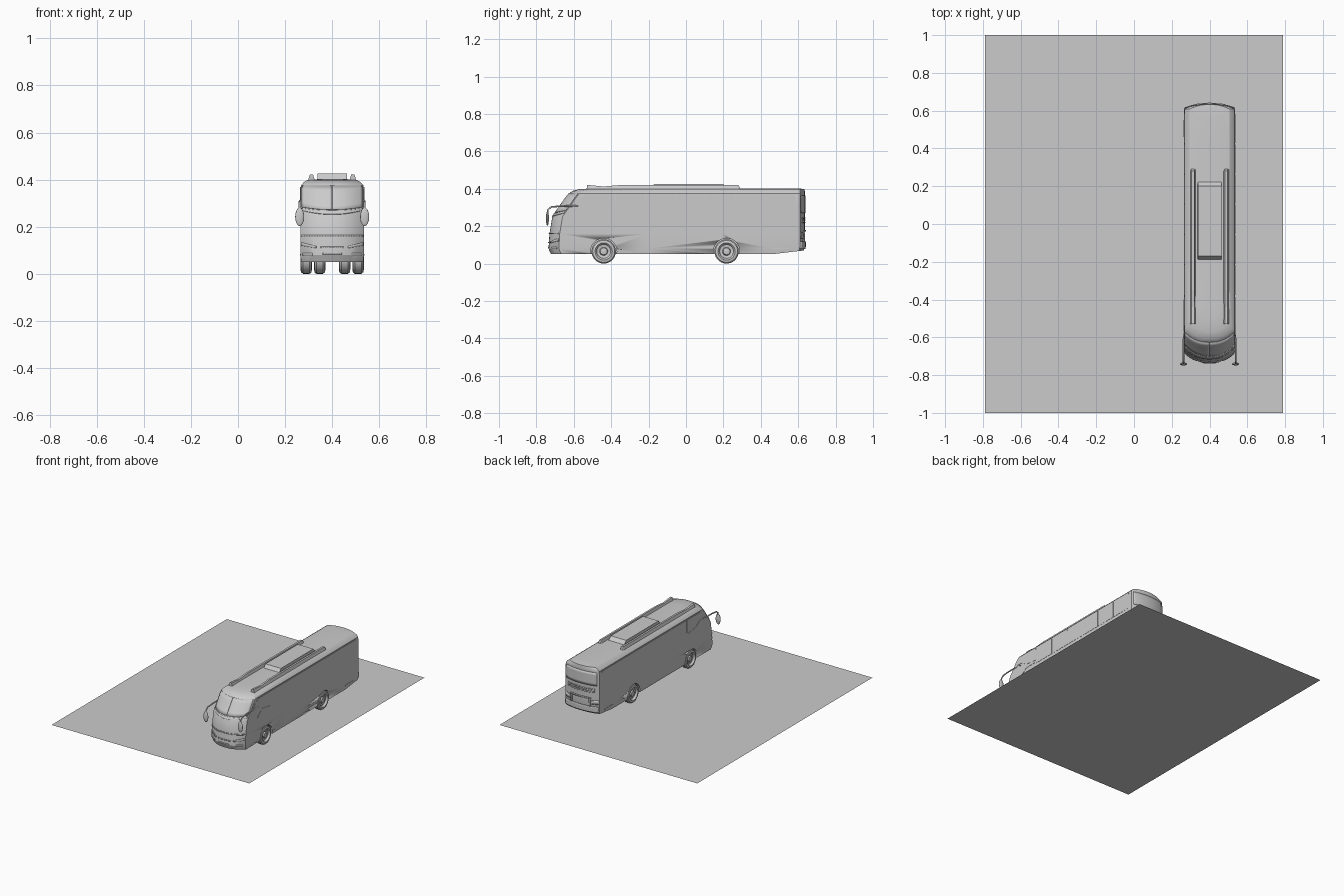
import bpy, bmesh, math
from mathutils import Matrix

if "Cube" in bpy.data.objects:
    bpy.data.objects.remove(bpy.data.objects["Cube"])

CX = 0.40  # bus centreline
# height, half width, front y, rear y of the body shell
LEVELS = [(.05, .132, -.722, .63), (.08, .135, -.735, .633), (.16, .135, -.73, .635),
          (.25, .135, -.715, .635), (.27, .135, -.702, .635), (.31, .135, -.672, .635),
          (.35, .135, -.645, .635), (.375, .133, -.625, .635), (.388, .122, -.608, .635),
          (.398, .106, -.57, .633), (.402, .06, -.50, .60)]


def at(z):
    for a, b in zip(LEVELS, LEVELS[1:]):
        if z <= b[0]:
            k = (z - a[0]) / (b[0] - a[0])
            return [a[i] + (b[i] - a[i]) * k for i in (1, 2, 3)]
    return LEVELS[-1][1:]


def front(t, z, off=0):
    w, f, _ = at(z)
    return (t * w, f + .055 * abs(t) ** 2.4 - off, z)


def rear(t, z, off=0):
    w, _, r = at(z)
    return (t * w, r - .025 * abs(t) ** 2.2 + off, z)


def make(name, verts, faces, smooth=None, loc=(CX, 0, 0)):
    me = bpy.data.meshes.new(name)
    me.from_pydata(verts, [], faces)
    bm = bmesh.new()
    bm.from_mesh(me)
    bmesh.ops.recalc_face_normals(bm, faces=bm.faces)
    bm.to_mesh(me)
    bm.free()
    ob = bpy.data.objects.new(name, me)
    bpy.context.collection.objects.link(ob)
    ob.location = loc
    if smooth:
        bpy.ops.object.select_all(action='DESELECT')
        ob.select_set(True)
        bpy.context.view_layer.objects.active = ob
        bpy.ops.object.shade_smooth_by_angle(angle=math.radians(smooth))
    return ob


def loft(name, rings, smooth=None, loc=(CX, 0, 0), caps=True):
    n = len(rings[0])
    verts = [p for r in rings for p in r]
    faces = [(i * n + j, i * n + (j + 1) % n, (i + 1) * n + (j + 1) % n, (i + 1) * n + j)
             for i in range(len(rings) - 1) for j in range(n)]
    if caps:
        faces += [tuple(range(n)), tuple(range(len(verts) - n, len(verts)))]
    return make(name, verts, faces, smooth, loc)


def plate(name, pts, side, off=.0015, depth=.003):
    """Flat outline (y, z) standing slightly proud of a side wall."""
    x = side * (.135 + off)
    return loft(name, [[(x - side * depth, y, z) for y, z in pts], [(x, y, z) for y, z in pts]])


def panel(name, surf, t0, t1, lo, hi, off=.001, thick=.004, nu=12, nv=5):
    """Thin panel following the curved front or rear."""
    verts = []
    for i in range(nu + 1):
        t = t0 + (t1 - t0) * i / nu
        for j in range(nv + 1):
            verts.append(surf(t, lo(t) + (hi(t) - lo(t)) * j / nv, off))
    m = nv + 1
    faces = [(i * m + j, (i + 1) * m + j, (i + 1) * m + j + 1, i * m + j + 1)
             for i in range(nu) for j in range(nv)]
    ob = make(name, verts, faces, 30)
    s = ob.modifiers.new("thickness", 'SOLIDIFY')
    s.thickness, s.offset = thick, 0
    return ob


def level(z):
    return lambda t: z


def lathe(name, profile, loc, side=1, seg=32):
    rings = [[(side * x, r * math.cos(2 * math.pi * k / seg), r * math.sin(2 * math.pi * k / seg))
              for k in range(seg)] for x, r in profile]
    return loft(name, rings, 35, loc)


# Ground slab
make("ground_plane", [(-.79, -1, 0), (.79, -1, 0), (.79, 1, 0), (-.79, 1, 0)], [(0, 1, 2, 3)], loc=(0, 0, 0))

# Body shell: stacked plan outlines, capped with strips from left to right
TS = [0, .2, .4, .6, .75, .87, .95, 1]
rings = []
for z, w, f, r in LEVELS:
    half = [front(t, z) for t in TS] + [(w, -.2, z), (w, .2, z), (w, .46, z)] + [rear(t, z) for t in TS[::-1]]
    if z == .05:
        half = [(x, y, z + .02 * max(0, min(1, (y - .46) / .17))) for x, y, z in half]
    rings.append(half + [(-x, y, zz) for x, y, zz in half[-2:0:-1]])
n, h = len(rings[0]), len(rings[0]) // 2
verts = [p for r in rings for p in r]
faces = [(i * n + j, i * n + (j + 1) % n, (i + 1) * n + (j + 1) % n, (i + 1) * n + j)
         for i in range(len(rings) - 1) for j in range(n)]
for base in (0, len(verts) - n):
    for i in range(h):
        q = [base + i, base + i + 1, base + (n - i - 1) % n, base + (n - i) % n]
        faces.append(tuple(dict.fromkeys(q)))
body = make("body_shell", verts, faces, 25)

# Wheels and their arches
TYRE = [(-.02, .03), (-.024, .045), (-.022, .059), (-.014, .065), (.014, .065), (.022, .059),
        (.025, .046), (.021, .041), (.012, .037), (.009, .022), (.018, .018), (.02, .008)]
for side in (-1, 1):
    for pos, y, depth in (("front", -.44, .06), ("rear", .217, .118)):
        lathe(pos + "_wheel", TYRE, (CX + side * .11, y, .065), side)
        if pos == "rear":
            lathe("rear_inner_wheel", TYRE, (CX + side * .053, y, .065), -side)
        bm = bmesh.new()
        for k in range(8):
            a = math.pi * k / 4
            bmesh.ops.create_cone(bm, cap_ends=True, segments=6, radius1=.003, radius2=.003, depth=.006,
                                  matrix=Matrix.Translation((0, .028 * math.cos(a), .028 * math.sin(a)))
                                  @ Matrix.Rotation(math.pi / 2, 4, 'Y'))
        bolts = make("wheel_bolts", [], [], loc=(CX + side * .122, y, .065))
        bm.to_mesh(bolts.data)
        bm.free()
        cut = lathe("arch_cutter", [(-depth, .07), (.05, .07)], (CX + side * .135, y, .065), side)
        cut.hide_render = True
        cut.display_type = 'WIRE'
        b = body.modifiers.new("arch", 'BOOLEAN')
        b.operation, b.object, b.solver = 'DIFFERENCE', cut, 'EXACT'

# Side glazing, styling trim, skirt vents
for side in (-1, 1):
    edges = [-.38, -.215, -.055, .105, .265, .425, .585]
    for a, b in zip(edges, edges[1:]):
        plate("side_window", [(a + .003, .25), (b - .003, .25), (b - .003, .368), (a + .003, .368)], side)
    plate("driver_window", [(-.595, .32), (-.535, .368), (-.386, .368), (-.386, .275), (-.48, .285), (-.53, .315)], side)
    plate("side_accent", [(-.57, .312), (-.53, .308), (-.49, .28), (-.40, .264), (-.40, .257), (-.48, .258),
                          (-.53, .222), (-.545, .235), (-.50, .268), (-.54, .3)], side, .002)
    plate("skirt_vent", [(.46, .078), (.55, .078), (.55, .084), (.46, .084)], side, .002)

    # Mirror arm and head
    cu = bpy.data.curves.new("mirror_arm", 'CURVE')
    cu.dimensions, cu.bevel_depth, cu.bevel_resolution, cu.use_fill_caps = '3D', .0045, 2, True
    pts = [(-.575, .31, .132), (-.61, .308, .138), (-.67, .307, .138), (-.72, .303, .138),
           (-.738, .288, .138), (-.741, .25, .138)]
    sp = cu.splines.new('POLY')
    sp.points.add(len(pts) - 1)
    for p, (y, z, x) in zip(sp.points, pts):
        p.co = (side * x, y, z, 1)
    arm = bpy.data.objects.new("mirror_arm", cu)
    arm.location.x = CX
    bpy.context.collection.objects.link(arm)
    bpy.ops.mesh.primitive_uv_sphere_add(segments=20, ring_count=12, radius=1, location=(CX + side * .138, -.741, .242))
    head = bpy.context.object
    head.name = "mirror_head"
    head.scale = (.019, .008, .039)
    bpy.ops.object.shade_smooth()

    # Roof rail
    loft("roof_rail", [[(side * .088 + dx, y, z) for dx, z in
                        ((-.016, .392), (-.007, top), (.007, top), (.016, .392))]
                       for y, top in ((-.53, .421), (-.44, .412), (-.35, .42), (.28, .42), (.29, .402))])

    # Lamps
    panel("headlight", front, side * .5, side * .97, lambda t: .098 + .022 * abs(t), lambda t: .1 + .034 * abs(t), .002, nv=2)
    panel("fog_lamp", front, side * .62, side * .92, level(.078), level(.088), .001, nv=2)
    panel("tail_lamp", rear, side * .62, side * .97, level(.135), lambda t: .14 + .03 * abs(t), .002, nv=2)

# Roof air conditioner with sloped ends
loft("roof_air_unit", [[(-.064, y, .392), (-.062, y, top), (.062, y, top), (.064, y, .392)]
                       for y, top in ((-.187, .402), (-.17, .426), (.2, .426), (.222, .402))])

# Front: windscreens, bumper lip, grille bars
for side in (-1, 1):
    panel("windscreen", front, side * .006, side * .96, lambda t: .272 + .012 * t * t, level(.374), .001)
panel("windscreen_sill", front, -.97, .97, lambda t: .252 + .018 * t * t, lambda t: .267 + .012 * t * t, .001, nu=24)
panel("bumper_lip", front, -.98, .98, level(.158), level(.164), .002, nu=24, nv=1)
for z, t in ((.112, .36), (.085, .3)):
    panel("grille_bar", front, -t, t, level(z - .003), level(z + .003), .002, nv=1)

# Rear: window, vent slats, bumper and engine hatch frame
panel("rear_window", rear, -.9, .9, level(.27), level(.365), .001, nu=20)
for k in range(3):
    panel("rear_vent", rear, -.8, .8, level(.218 + k * .012), level(.223 + k * .012), .001, nu=20, nv=1)
panel("rear_bumper", rear, -.98, .98, level(.078), level(.118), .003, .008, nu=20)
panel("hatch_frame", rear, -.6, .6, level(.172), level(.18), .003, .008, nu=16, nv=1)
for side in (-1, 1):
    panel("hatch_frame_side", rear, side * .5, side * .57, level(.118), level(.172), .003, .008, nu=2)
